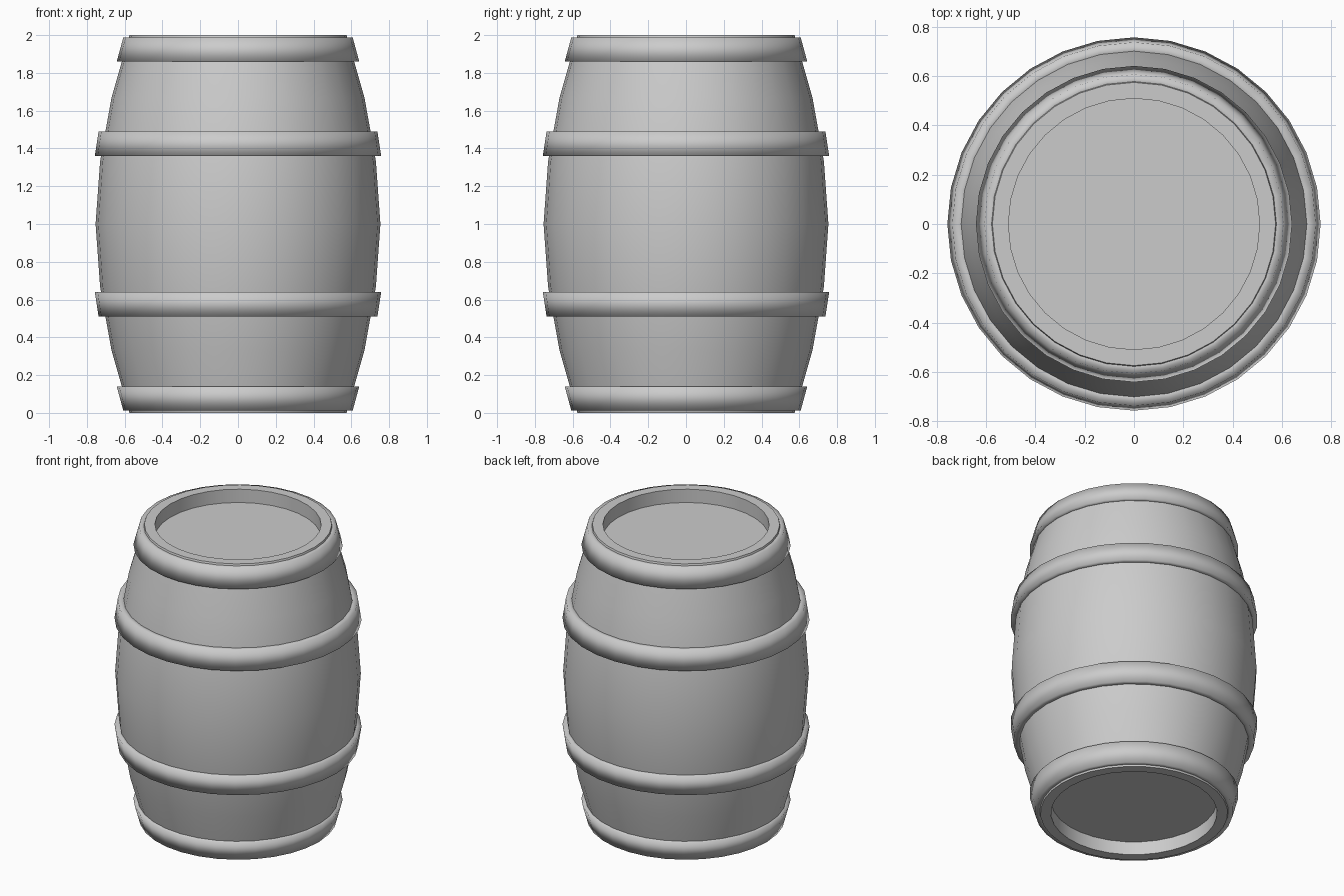
import bpy
import bmesh
import math
from mathutils import Vector

SIDES = 32

cube = bpy.data.objects.get("Cube")
if cube:
    bpy.data.objects.remove(cube, do_unlink=True)

grey = bpy.data.materials.new("plain_grey")
grey.use_nodes = True
grey.diffuse_color = (0.6, 0.6, 0.6, 1)
grey.node_tree.nodes["Principled BSDF"].inputs["Base Color"].default_value = (0.6, 0.6, 0.6, 1)


def lathe(name, profile, closed=False, sharp_angle=180):
    """Spin an (r, z) profile around the z axis."""
    bm = bmesh.new()
    verts = [bm.verts.new((r, 0, z)) for r, z in profile]
    pairs = list(zip(verts, verts[1:]))
    if closed:
        pairs.append((verts[-1], verts[0]))
    edges = [bm.edges.new(p) for p in pairs]
    bmesh.ops.spin(bm, geom=verts + edges, cent=Vector(), axis=(0, 0, 1),
                   angle=math.tau, steps=SIDES, use_duplicate=False)
    bmesh.ops.remove_doubles(bm, verts=bm.verts, dist=0.0005)
    bmesh.ops.recalc_face_normals(bm, faces=bm.faces)
    for face in bm.faces:
        face.smooth = True
    for edge in bm.edges:
        edge.smooth = edge.calc_face_angle(0) < math.radians(sharp_angle)
    mesh = bpy.data.meshes.new(name)
    bm.to_mesh(mesh)
    bm.free()
    mesh.materials.append(grey)
    obj = bpy.data.objects.new(name, mesh)
    bpy.context.collection.objects.link(obj)
    return obj


def mirrored(profile):
    """Reflect a profile about the middle height of the barrel."""
    return [(r, 2 - z) for r, z in profile]


# Barrel body: bulging staves, flat rims and recessed heads at both ends
upper = [(0.73, 4 / 3), (0.67, 5 / 3), (0.575, 2), (0.51, 2), (0.51, 1.91), (0, 1.91)]
lathe("barrel_body", mirrored(upper)[::-1] + [(0.754, 1)] + upper, sharp_angle=30)

# Hoops: flared bands, wider toward the middle of the barrel
end_hoop = [(0.642, 1.86), (0.607, 1.988), (0.555, 1.988), (0.59, 1.86)]
middle_hoop = [(0.758, 1.36), (0.738, 1.49), (0.68, 1.49), (0.70, 1.36)]
for label, section in (("end_hoop", end_hoop), ("middle_hoop", middle_hoop)):
    lathe("upper_" + label, section, closed=True)
    lathe("lower_" + label, mirrored(section), closed=True)
